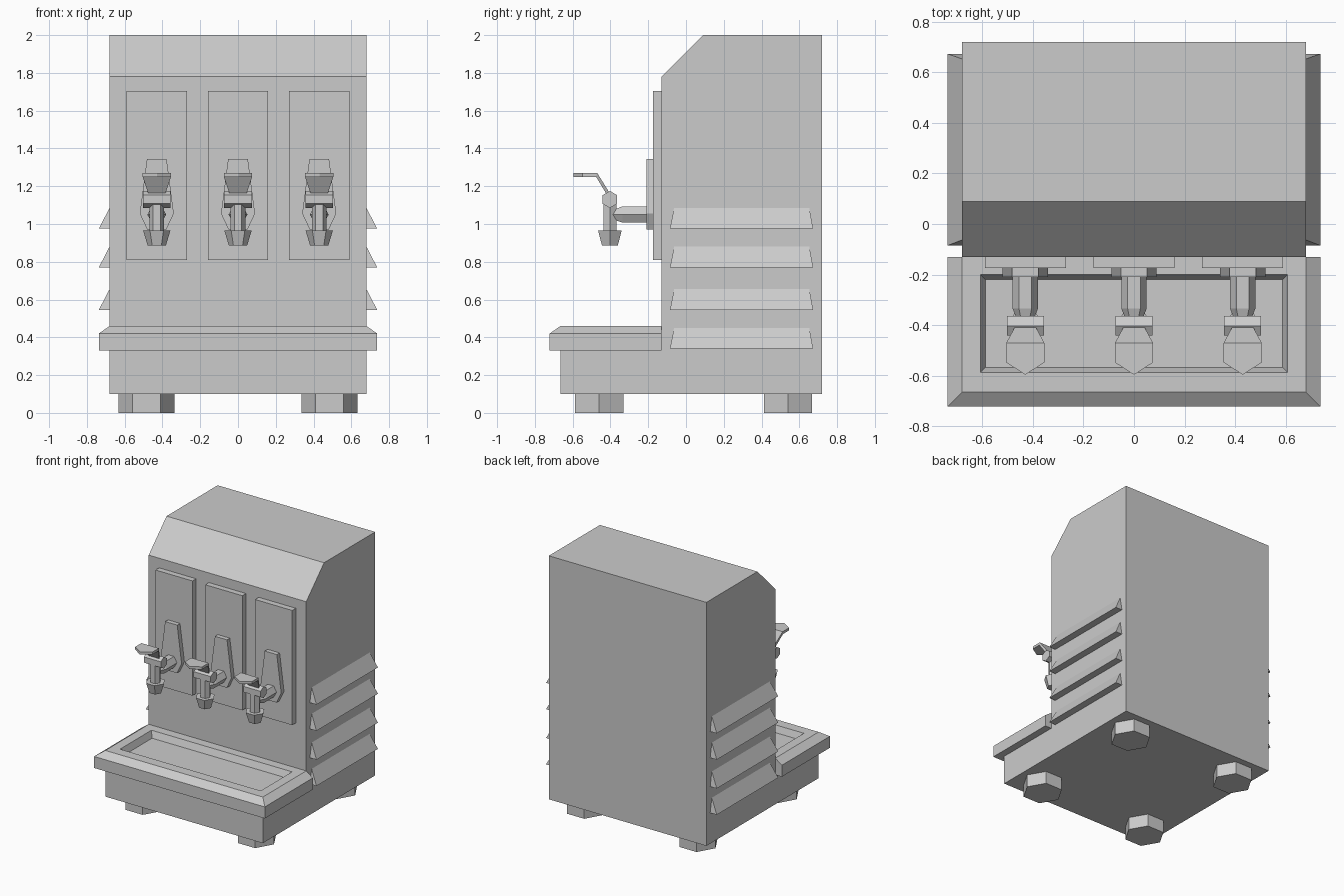
import bpy, bmesh, math
from mathutils import Matrix, Vector

if "Cube" in bpy.data.objects:
    bpy.data.objects.remove(bpy.data.objects["Cube"])


def finish(name, bm):
    bmesh.ops.recalc_face_normals(bm, faces=bm.faces)
    mesh = bpy.data.meshes.new(name)
    bm.to_mesh(mesh)
    bm.free()
    obj = bpy.data.objects.new(name, mesh)
    bpy.context.collection.objects.link(obj)
    return obj


def loft(name, rings):
    """Skin a series of equally long closed loops and cap both ends."""
    bm = bmesh.new()
    loops = [[bm.verts.new(p) for p in ring] for ring in rings]
    n = len(loops[0])
    for a, b in zip(loops, loops[1:]):
        for i in range(n):
            j = (i + 1) % n
            bm.faces.new((a[i], a[j], b[j], b[i]))
    bm.faces.new(loops[0])
    bm.faces.new(loops[-1])
    return finish(name, bm)


def hex_ring(center, radius, axis):
    """Hexagon around an axis; corners on x (axis y or z) or on z (axis x)."""
    ring = []
    for i in range(6):
        c, s = (radius * f(i * math.pi / 3) for f in (math.cos, math.sin))
        off = {'x': (0, s, c), 'y': (c, 0, s), 'z': (c, s, 0)}[axis]
        ring.append(Vector(center) + Vector(off))
    return ring


def rect(x, y0, y1, z):
    return [(-x, y0, z), (x, y0, z), (x, y1, z), (-x, y1, z)]


def mirror_x(obj):
    obj.modifiers.new("mirror", 'MIRROR').use_axis[0] = True


# Cabinet: side profile extruded across the width
side = [(-0.665, 0.1), (0.72, 0.1), (0.72, 2), (0.09, 2),
        (-0.13, 1.78), (-0.13, 0.34), (-0.665, 0.34)]
loft("cabinet", [[(x, y, z) for y, z in side] for x in (-0.68, 0.68)])

# Drip tray: bevelled rim on three sides and a sunken basin
loft("drip_tray", [rect(0.737, -0.722, -0.13, 0.33),
                   rect(0.737, -0.722, -0.13, 0.42),
                   rect(0.68, -0.665, -0.13, 0.46),
                   rect(0.607, -0.587, -0.2, 0.46),
                   rect(0.588, -0.568, -0.22, 0.41)])

# Hexagonal feet
for label, y in (("front", -0.46), ("back", 0.54)):
    mirror_x(loft(label + "_feet", [hex_ring((0.485, y, z), 0.148, 'z')
                                    for z in (0, 0.1)]))

# Wedge-shaped louvres on both sides
for i, z in enumerate((0.34, 0.545, 0.77, 0.975)):
    mirror_x(loft(f"louvre_{i + 1}", [
        [(0.68, a, z), (0.737, a, z), (0.68, b, z + 0.11)]
        for a, b in ((-0.085, -0.063), (0.673, 0.653))]))

# Three dispensing stations
plate = [(-0.052, 1.345), (0.052, 1.345), (0.09, 1.055),
         (0.05, 0.97), (-0.05, 0.97), (-0.09, 1.055)]
for label, cx in (("left", -0.43), ("middle", 0), ("right", 0.43)):
    parts = []
    # Raised panel and its tapered backplate
    parts.append(loft("panel", [
        [(-0.16, y, 0.81), (0.16, y, 0.81), (0.16, y, 1.705), (-0.16, y, 1.705)]
        for y in (-0.13, -0.175)]))
    parts.append(loft("backplate", [[(x, y, z) for x, z in plate]
                                    for y in (-0.175, -0.21)]))
    # Pipe, valve barrel, shaft and spout
    parts.append(loft("pipe", [hex_ring((0, y, 1.05), r, 'y')
                               for y, r in ((-0.2, 0.05), (-0.335, 0.05), (-0.39, 0.028))]))
    parts.append(loft("valve_barrel", [hex_ring((x, -0.403, 1.13), 0.045, 'x')
                                       for x in (-0.073, 0.073)]))
    parts.append(loft("shaft", [hex_ring((0, -0.403, z), 0.039, 'z')
                                for z in (0.96, 1.12)]))
    parts.append(loft("spout", [hex_ring((0, -0.403, z), r, 'z')
                                for z, r in ((0.885, 0.048), (0.965, 0.072))]))
    # Bent lever ending in a pointed paddle
    stations = ((-0.405, 1.165, 0.04), (-0.47, 1.27, 0.075),
                (-0.548, 1.27, 0.075), (-0.595, 1.27, 0.002))
    parts.append(loft("lever", [
        [(-w, y, z), (w, y, z), (w, y + d, z - 0.02), (-w, y + d, z - 0.02)]
        for (y, z, w), d in zip(stations, (-0.008, -0.006, 0, 0))]))
    for p in parts:
        p.name = f"{label}_{p.name.split('.')[0]}"
        p.location.x = cx
